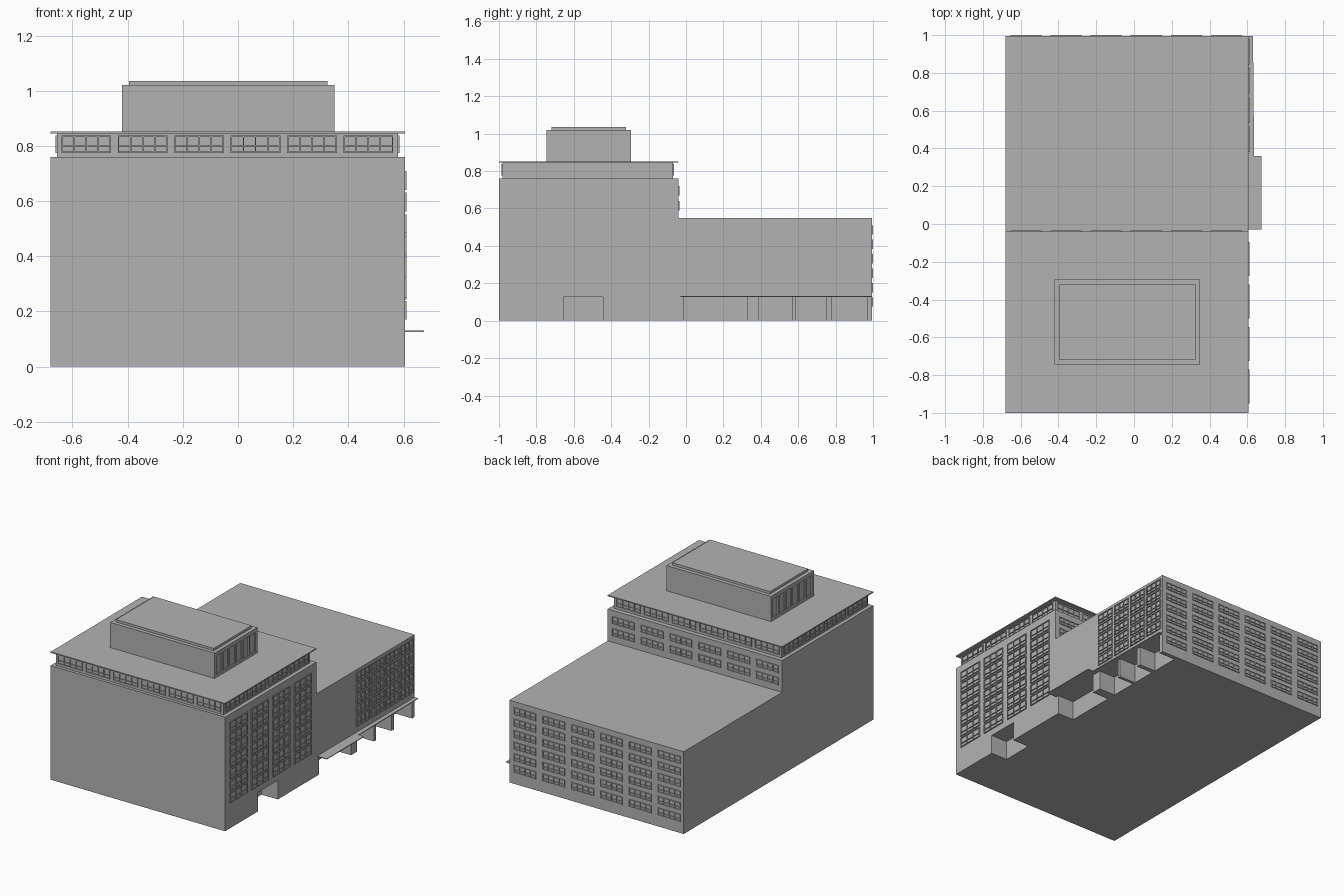
import bpy, bmesh
from mathutils import Matrix, Vector

cube = bpy.data.objects.get("Cube")
if cube:
    bpy.data.objects.remove(cube, do_unlink=True)

grey = bpy.data.materials.new("concrete_grey")
grey.use_nodes = True
grey.diffuse_color = (0.45, 0.45, 0.45, 1)
grey.node_tree.nodes["Principled BSDF"].inputs["Base Color"].default_value = (0.45, 0.45, 0.45, 1)

WEST, EAST = -0.68, 0.605      # main walls in x
FRONT, STEP, BACK = -1.0, -0.04, 0.995   # main walls in y


def add_box(bm, x0, x1, y0, y1, z0, z1):
    size = Vector((x1 - x0, y1 - y0, z1 - z0, 1))
    mid = Vector((x0 + x1, y0 + y1, z0 + z1)) / 2
    bmesh.ops.create_cube(bm, size=1, matrix=Matrix.Translation(mid) @ Matrix.Diagonal(size))


def finish(name, bm):
    bmesh.ops.recalc_face_normals(bm, faces=bm.faces)
    mesh = bpy.data.meshes.new(name)
    bm.to_mesh(mesh)
    bm.free()
    mesh.materials.append(grey)
    obj = bpy.data.objects.new(name, mesh)
    bpy.context.collection.objects.link(obj)
    return obj


def boxes(name, *spans):
    bm = bmesh.new()
    for span in spans:
        add_box(bm, *span)
    return finish(name, bm)


def prism(name, outline, to_3d, sweep):
    bm = bmesh.new()
    face = bm.faces.new([bm.verts.new(to_3d(a, b)) for a, b in outline])
    top = bmesh.ops.extrude_face_region(bm, geom=[face])["geom"]
    bmesh.ops.translate(bm, vec=sweep, verts=[v for v in top if isinstance(v, bmesh.types.BMVert)])
    return finish(name, bm)


def carve(target, cutter):
    mod = target.modifiers.new("openings", "BOOLEAN")
    mod.object = cutter
    mod.operation = "DIFFERENCE"
    mod.solver = "EXACT"
    cutter.hide_render = True
    bpy.context.view_layer.objects.active = target
    bpy.ops.object.modifier_apply(modifier=mod.name)
    bpy.data.objects.remove(cutter, do_unlink=True)


def windows(name, axis, wall, out, starts, width, sills, height, panes, rail=True):
    """Raised frames on a wall facing +/- axis; starts run along the wall."""
    bm = bmesh.new()
    bar, depth = 0.005, 0.006
    lo, hi = sorted((wall - out * 0.002, wall + out * depth))

    def strip(u0, u1, z0, z1):
        if axis == "x":
            add_box(bm, lo, hi, u0, u1, z0, z1)
        else:
            add_box(bm, u0, u1, lo, hi, z0, z1)

    for u in starts:
        for z in sills:
            strip(u, u + width, z, z + bar)
            strip(u, u + width, z + height - bar, z + height)
            if rail:
                strip(u, u + width, z + height * 0.36, z + height * 0.36 + bar * 0.7)
            for i in range(panes + 1):
                p = u + (width - bar) * i / panes
                strip(p, p + bar, z + bar, z + height - bar)
    return finish(name, bm)


def steps(start, pitch, count):
    return [start + pitch * i for i in range(count)]


# Stepped main block: tall front part and low rear wing
body = prism("main_block",
             [(FRONT, 0), (BACK, 0), (BACK, 0.548), (STEP, 0.548), (STEP, 0.76), (FRONT, 0.76)],
             lambda y, z: (WEST, y, z), (EAST - WEST, 0, 0))

# Ground-floor entrances cut into the left side
doors = [(-0.655, -0.445), (-0.01, 0.326), (0.39, 0.567), (0.588, 0.75), (0.78, 0.967)]
carve(body, boxes("door_cutter", *[(EAST - 0.12, EAST + 0.1, a, b, -0.1, 0.127) for a, b in doors]))

# Entrance canopy
prism("entrance_canopy",
      [(0.6, -0.03), (0.675, -0.03), (0.675, 0.36), (0.636, 0.36), (0.63, BACK), (0.6, BACK)],
      lambda x, y: (x, y, 0.126), (0, 0, 0.005))

# Set-back top storey and its roof slab
boxes("top_storey", (-0.656, 0.58, -0.98, -0.07, 0.76, 0.845))
boxes("roof_slab", (WEST, EAST, FRONT, STEP, 0.845, 0.852))

# Rooftop plant room with recessed panels at both ends
plant = boxes("plant_room", (-0.42, 0.35, -0.745, -0.295, 0.852, 1.02))
panels = [(x - 0.008, x + 0.008, y, y + 0.055, 0.87, 0.995)
          for x in (-0.42, 0.35) for y in steps(-0.724, 0.0706, 6)]
carve(plant, boxes("panel_cutter", *panels))
boxes("plant_room_cap", (-0.395, 0.325, -0.72, -0.32, 1.02, 1.036))

# Left side windows
windows("tower_side_windows", "x", EAST, 1, steps(-0.95, 0.225, 4), 0.18,
        steps(0.17, 0.0785, 7), 0.068, 3)
windows("wing_side_windows", "x", EAST, 1, steps(0.38, 0.155, 4), 0.135,
        steps(0.17, 0.074, 5), 0.062, 3)

# Rear windows on the wing and on the tower above it
rear = steps(-0.655, 0.2125, 6)
windows("wing_rear_windows", "y", BACK, 1, rear, 0.165, steps(0.075, 0.077, 6), 0.05, 4)
windows("tower_rear_windows", "y", STEP, 1, rear, 0.165, steps(0.59, 0.08, 2), 0.05, 4)

# Window band around the top storey
for side, wall, out in (("front", -0.98, -1), ("rear", -0.07, 1)):
    windows(f"top_storey_{side}_windows", "y", wall, out, steps(-0.64, 0.2045, 6), 0.18,
            [0.775], 0.062, 4)
for side, wall, out in (("left", 0.58, 1), ("right", -0.656, -1)):
    windows(f"top_storey_{side}_windows", "x", wall, out, steps(-0.965, 0.225, 4), 0.2,
            [0.775], 0.062, 4)
